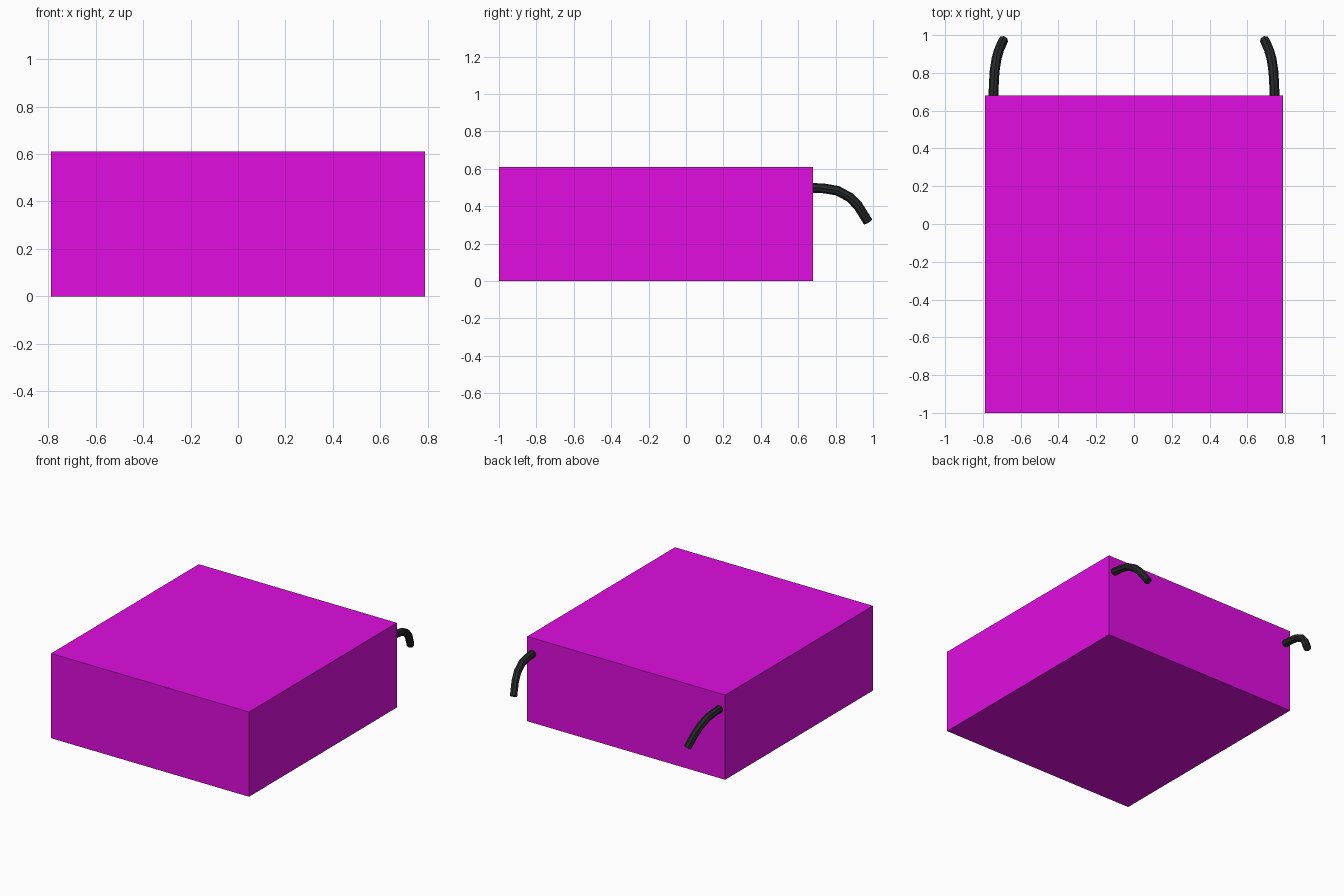
import bpy

if "Cube" in bpy.data.objects:
    bpy.data.objects.remove(bpy.data.objects["Cube"])


def material(name, color):
    mat = bpy.data.materials.new(name)
    mat.diffuse_color = (*color, 1)
    mat.use_nodes = True
    mat.node_tree.nodes["Principled BSDF"].inputs["Base Color"].default_value = mat.diffuse_color
    return mat


magenta = material("magenta", (0.75, 0.004, 0.75))
black = material("black", (0.02, 0.021, 0.023))

# Main box
bpy.ops.mesh.primitive_cube_add(size=1, location=(0, -0.16, 0.305))
box = bpy.context.object
box.name = "box_body"
box.scale = (1.576, 1.68, 0.61)
bpy.ops.object.transform_apply(location=True, rotation=False, scale=True)
box.data.materials.append(magenta)

# Drooping hoses at the back, bending inwards
PATH = [(0.745, 0.66, 0.499), (0.742, 0.74, 0.495), (0.738, 0.81, 0.483),
        (0.728, 0.875, 0.448), (0.715, 0.92, 0.402), (0.692, 0.973, 0.317)]


def hose(name, side):
    curve = bpy.data.curves.new(name, 'CURVE')
    curve.dimensions = '3D'
    curve.bevel_depth = 0.026
    curve.bevel_resolution = 2
    curve.use_fill_caps = True
    spline = curve.splines.new('POLY')
    spline.points.add(len(PATH) - 1)
    for point, (x, y, z) in zip(spline.points, PATH):
        point.co = (side * x, y, z, 1)
    spline.use_smooth = False
    obj = bpy.data.objects.new(name, curve)
    bpy.context.collection.objects.link(obj)
    curve.materials.append(black)
    bpy.ops.object.select_all(action='DESELECT')
    obj.select_set(True)
    bpy.context.view_layer.objects.active = obj
    bpy.ops.object.convert(target='MESH')


hose("right_hose", 1)
hose("left_hose", -1)
